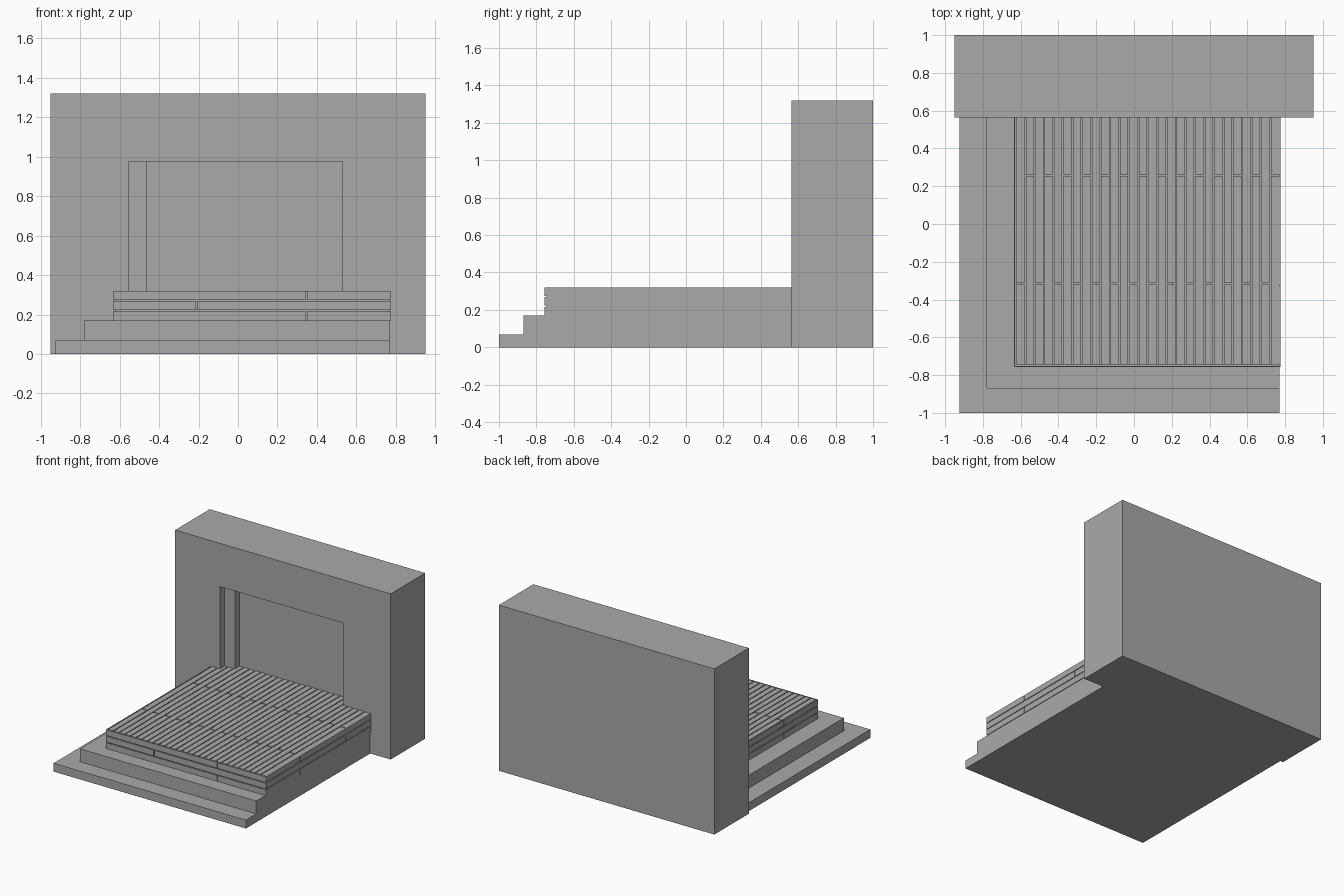
import bpy
import bmesh

cube = bpy.data.objects.get("Cube")
if cube:
    bpy.data.objects.remove(cube, do_unlink=True)

grey = bpy.data.materials.new("plain grey")
grey.use_nodes = True
GREY = (0.4, 0.4, 0.4, 1)
grey.diffuse_color = GREY
grey.node_tree.nodes["Principled BSDF"].inputs["Base Color"].default_value = GREY


def add_box(bm, x0, x1, y0, y1, z0, z1):
    vs = bmesh.ops.create_cube(bm, size=1)["verts"]
    for v in vs:
        v.co.x = x1 if v.co.x > 0 else x0
        v.co.y = y1 if v.co.y > 0 else y0
        v.co.z = z1 if v.co.z > 0 else z0


def finish(name, bm):
    mesh = bpy.data.meshes.new(name)
    bm.to_mesh(mesh)
    bm.free()
    mesh.materials.append(grey)
    ob = bpy.data.objects.new(name, mesh)
    bpy.context.collection.objects.link(ob)
    return ob


def boxes(name, *dims):
    bm = bmesh.new()
    for d in dims:
        add_box(bm, *d)
    return finish(name, bm)


def prism(name, outline, axis, start, end):
    """Extrude a closed 2D outline along x or z."""
    bm = bmesh.new()
    place = (lambda a, b: (start, a, b)) if axis == "x" else (lambda a, b: (a, b, start))
    face = bm.faces.new([bm.verts.new(place(a, b)) for a, b in outline])
    ext = bmesh.ops.extrude_face_region(bm, geom=[face])["geom"]
    shift = (end - start, 0, 0) if axis == "x" else (0, 0, end - start)
    bmesh.ops.translate(bm, vec=shift, verts=[v for v in ext if isinstance(v, bmesh.types.BMVert)])
    bmesh.ops.recalc_face_normals(bm, faces=bm.faces)
    return finish(name, bm)


WALL_Y = 0.565
STRIP_Y, PANEL_Y = WALL_Y + 0.06, WALL_Y + 0.12
DECK_L, DECK_R, DECK_F = -0.635, 0.775, -0.757
DOOR_L, FRAME_L, DOOR_R = -0.555, -0.465, 0.53

# Wall with a stepped door recess, solid above the opening and below the deck
recess = [(-0.95, 1), (-0.95, WALL_Y), (DOOR_L, WALL_Y), (DOOR_L, STRIP_Y),
          (FRAME_L, STRIP_Y), (FRAME_L, PANEL_Y), (DOOR_R, PANEL_Y),
          (DOOR_R, WALL_Y), (0.95, WALL_Y), (0.95, 1)]
wall = prism("house_wall", recess, "z", 0.27, 0.975)
boxes("wall_top", (-0.95, 0.95, WALL_Y, 1, 0.975, 1.32))
boxes("wall_foot", (-0.95, 0.95, WALL_Y, 1, 0, 0.27))

# Two concrete steps running around the front and one side
boxes("lower_step", (-0.925, 0.77, -1, WALL_Y, 0, 0.067))
boxes("upper_step", (-0.782, 0.77, -0.87, WALL_Y, 0.067, 0.17))

# Solid core under the boards
boxes("deck_core", (DECK_L + 0.012, DECK_R - 0.006, DECK_F + 0.012, WALL_Y, 0.17, 0.275))

# Deck boards with staggered joints, running into the door recess
GAP = 0.007
COUNT = 28
pitch = (DECK_R - DECK_L - 0.012) / COUNT
bm = bmesh.new()
for i in range(COUNT):
    x0 = DECK_L + 0.012 + i * pitch
    x1 = x0 + pitch - (GAP if i < COUNT - 1 else 0.006)
    joint = 0.257 if i % 2 else -0.316
    if x0 > FRAME_L - 0.03 and x1 < DOOR_R + 0.03:
        back = PANEL_Y
    elif x0 > DOOR_L - 0.03 and x1 < DOOR_R:
        back = STRIP_Y
    else:
        back = WALL_Y
    add_box(bm, x0, x1, DECK_F + 0.012, joint - GAP / 2, 0.275, 0.32)
    add_box(bm, x0, x1, joint + GAP / 2, back, 0.275, 0.32)
finish("deck_boards", bm)

# Three courses of skirting boards with staggered joints
front, side_l, side_r = bmesh.new(), bmesh.new(), bmesh.new()
for row in range(3):
    z0 = 0.17 + row * 0.052
    z1 = z0 + 0.046
    jx = -0.21 if row == 1 else 0.347
    jy = 0.25 if row == 1 else -0.325
    for a, b in ((DECK_L, jx - 0.003), (jx + 0.003, DECK_R)):
        add_box(front, a, b, DECK_F, DECK_F + 0.006, z0, z1)
    for a, b in ((DECK_F + 0.006, jy - 0.003), (jy + 0.003, WALL_Y)):
        add_box(side_l, DECK_L, DECK_L + 0.006, a, b, z0, z1)
        add_box(side_r, DECK_R - 0.006, DECK_R, a, b, z0, z1)
finish("front_skirting", front)
finish("right_skirting", side_l)
finish("left_skirting", side_r)
